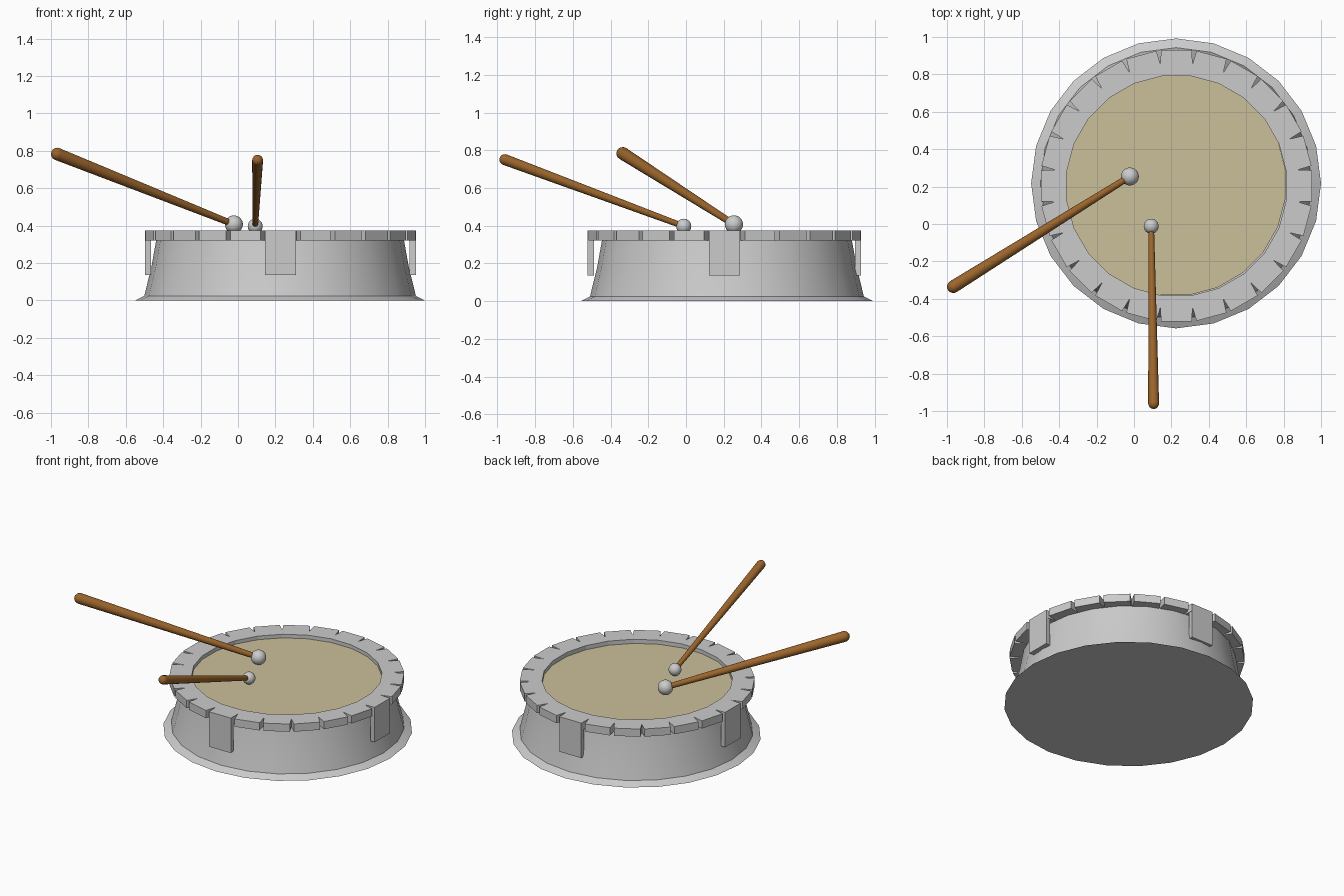
import bpy, bmesh, math
from mathutils import Vector

cube = bpy.data.objects.get("Cube")
if cube:
    bpy.data.objects.remove(cube)

SIDES = 24
STEP = math.tau / SIDES


def material(name, color):
    mat = bpy.data.materials.new(name)
    mat.use_nodes = True
    rgba = (*color, 1)
    mat.diffuse_color = rgba
    mat.node_tree.nodes["Principled BSDF"].inputs["Base Color"].default_value = rgba
    return mat


silver = material("silver grey", (0.6, 0.6, 0.6))
skin = material("drum skin tan", (0.6, 0.52, 0.32))
wood = material("brown wood", (0.33, 0.13, 0.025))


def finish(name, bm, mat, location=(0, 0, 0), smooth=False):
    bmesh.ops.remove_doubles(bm, verts=bm.verts, dist=0.0005)
    bmesh.ops.recalc_face_normals(bm, faces=bm.faces)
    mesh = bpy.data.meshes.new(name)
    bm.to_mesh(mesh)
    bm.free()
    mesh.materials.append(mat)
    obj = bpy.data.objects.new(name, mesh)
    obj.location = location
    bpy.context.collection.objects.link(obj)
    if smooth:
        bpy.ops.object.select_all(action='DESELECT')
        obj.select_set(True)
        bpy.context.view_layer.objects.active = obj
        bpy.ops.object.shade_smooth_by_angle(angle=math.radians(32))
    return obj


def lathe(profile, sides):
    """Revolve (radius, height) points round z; zero radius closes the end."""
    bm = bmesh.new()
    verts = [bm.verts.new((r, 0, z)) for r, z in profile]
    edges = [bm.edges.new(pair) for pair in zip(verts, verts[1:])]
    bmesh.ops.spin(bm, geom=verts + edges, cent=(0, 0, 0), axis=(0, 0, 1),
                   angle=math.tau, steps=sides, use_duplicate=False)
    return bm


def polar(r, a, z):
    return Vector((r * math.cos(a), r * math.sin(a), z))


def prism(bm, outline, z0, z1):
    low = [bm.verts.new((p.x, p.y, z0)) for p in outline]
    high = [bm.verts.new((p.x, p.y, z1)) for p in outline]
    bm.faces.new(low[::-1])
    bm.faces.new(high)
    n = len(low)
    for i in range(n):
        j = (i + 1) % n
        bm.faces.new((low[i], low[j], high[j], high[i]))


# Tapered shell with a thin flared foot and closed underside
shell = [(0, 0), (0.775, 0), (0.726, 0.025), (0.688, 0.18), (0.662, 0.325)]
finish("drum_shell", lathe(shell, SIDES), silver, (0.225, 0.217, 0), True)

# Drum skin, set a little below the rim
bm = bmesh.new()
prism(bm, [polar(0.6, (i + 0.5) * STEP, 0) for i in range(SIDES)], 0.33, 0.35)
finish("drum_skin", bm, skin, (0.215, 0.214, 0))

# Rim of flat segments with V notches between them, and clips below four of them
RIM = (0.227, 0.204, 0)
half = STEP / 2
gap = 0.017
outer = 0.725 / math.cos(half - gap)
for k in range(SIDES):
    a = k * STEP
    lo, hi = a - half, a + half
    bm = bmesh.new()
    prism(bm, [polar(0.592, lo, 0), polar(0.655, lo, 0), polar(outer, lo + gap, 0),
               polar(outer, hi - gap, 0), polar(0.655, hi, 0), polar(0.592, hi, 0)],
          0.322, 0.375)
    finish(f"rim_segment_{k + 1}", bm, silver, RIM)
    if k % 6 == 0:
        bm = bmesh.new()
        inner = outer - 0.034
        prism(bm, [polar(inner, lo + gap, 0), polar(outer, lo + gap, 0),
                   polar(outer, hi - gap, 0), polar(inner, hi - gap, 0)], 0.135, 0.322)
        finish(f"rim_clip_{k // 6 + 1}", bm, silver, RIM)


def mallet(name, ball, ball_radius, tip, thin, thick):
    """Round beater with a tapered handle rising to a rounded tip."""
    ball, tip = Vector(ball), Vector(tip)
    bm = bmesh.new()
    bmesh.ops.create_uvsphere(bm, u_segments=24, v_segments=16, radius=ball_radius)
    finish(name + "_ball", bm, silver, ball, True)
    length = (tip - ball).length
    profile = [(0, 0), (thin, 0), (thick, length)]
    for i in range(1, 6):
        t = i * math.pi / 10
        profile.append((thick * math.cos(t), length + thick * math.sin(t)))
    handle = finish(name + "_handle", lathe(profile, 16), wood, ball, True)
    handle.rotation_euler = (tip - ball).to_track_quat('Z', 'Y').to_euler()


mallet("left_mallet", (0.092, -0.012, 0.397), 0.04, (0.105, -0.96, 0.75), 0.015, 0.029)
mallet("right_mallet", (-0.022, 0.254, 0.407), 0.048, (-0.966, -0.335, 0.783), 0.017, 0.034)
